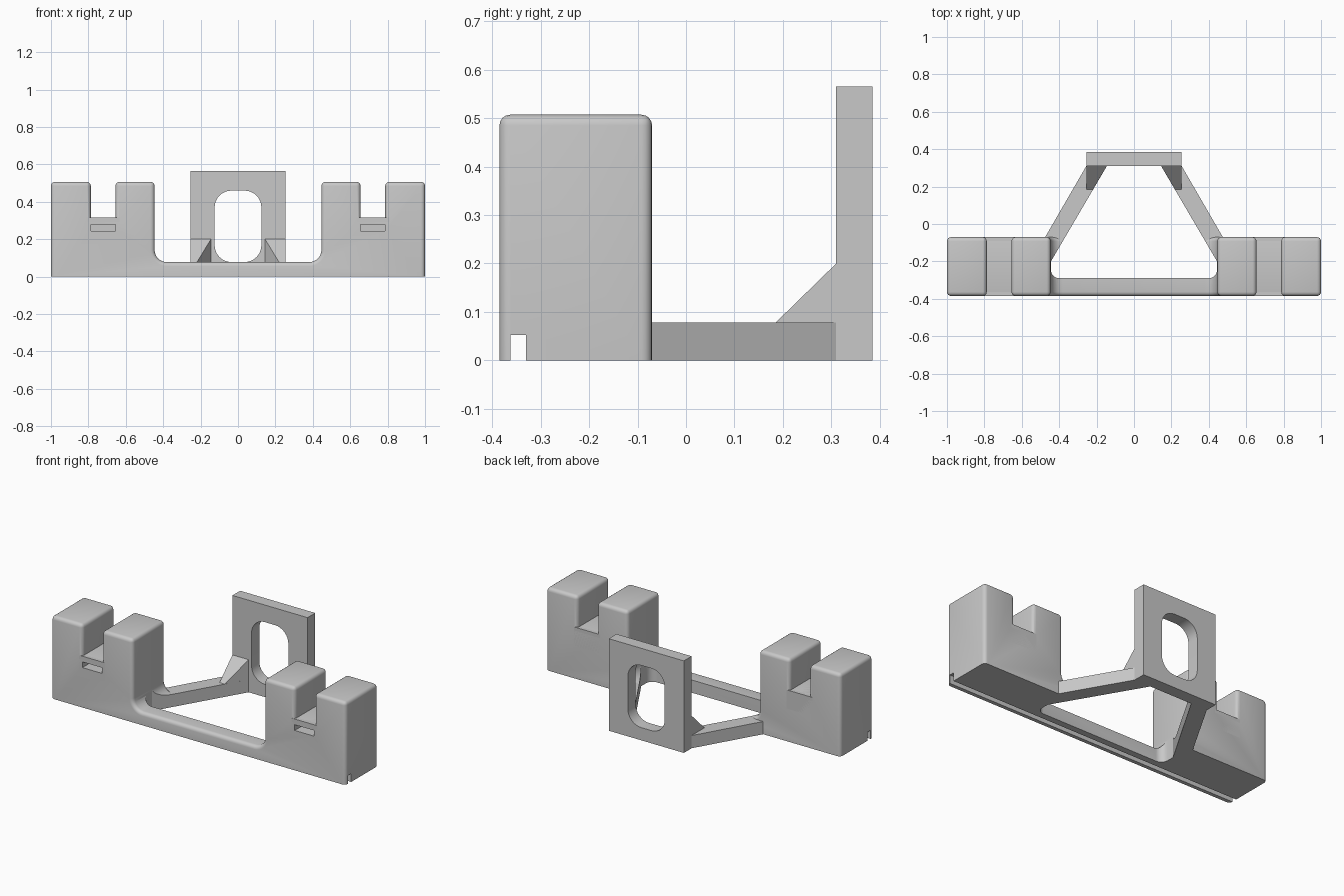
import bpy, bmesh, math
from mathutils import Vector

cube = bpy.data.objects.get("Cube")
if cube:
    bpy.data.objects.remove(cube, do_unlink=True)

grey = bpy.data.materials.new("plain grey")
grey.use_nodes = True
COLOUR = (0.58, 0.58, 0.58, 1)
grey.diffuse_color = COLOUR
for node in grey.node_tree.nodes:
    if node.type == 'BSDF_PRINCIPLED':
        node.inputs["Base Color"].default_value = COLOUR

# Main levels and positions
FRONT, BACK = -0.385, -0.07
BASE, TOP, FLOOR = 0.078, 0.507, 0.315
INNER, SLOT_A, SLOT_B = 0.446, 0.655, 0.787
PLATE_Y, ROUND = 0.31, 0.022


def rounded(corners, steps=8):
    """Turn (u, v, radius) corners into a filleted outline."""
    pts = [Vector((u, v, 0)) for u, v, _ in corners]
    out = []
    for i, p in enumerate(pts):
        r = corners[i][2]
        if r == 0:
            out.append(p)
            continue
        d1 = (pts[i - 1] - p).normalized()
        d2 = (pts[(i + 1) % len(pts)] - p).normalized()
        half = d1.angle(d2) / 2
        reach = r / math.tan(half)
        centre = p + (d1 + d2).normalized() * r / math.sin(half)
        a = (p + d1 * reach - centre).normalized()
        b = (p + d2 * reach - centre).normalized()
        out += [centre + a.slerp(b, k / steps) * r for k in range(steps + 1)]
    return out


def finish(bm, name):
    bmesh.ops.recalc_face_normals(bm, faces=bm.faces)
    mesh = bpy.data.meshes.new(name)
    bm.to_mesh(mesh)
    bm.free()
    mesh.materials.append(grey)
    ob = bpy.data.objects.new(name, mesh)
    bpy.context.collection.objects.link(ob)
    return ob


def prism(name, corners, lo, hi, upright=False, soften=None):
    """Extrude an outline along z, or along y when upright."""
    bm = bmesh.new()
    place = (lambda p, w: (p.x, w, p.y)) if upright else (lambda p, w: (p.x, p.y, w))
    pts = rounded(corners)
    a = [bm.verts.new(place(p, lo)) for p in pts]
    b = [bm.verts.new(place(p, hi)) for p in pts]
    bm.faces.new(a)
    bm.faces.new(b[::-1])
    for i in range(len(a)):
        j = (i + 1) % len(a)
        bm.faces.new((a[i], b[i], b[j], a[j]))
    bmesh.ops.recalc_face_normals(bm, faces=bm.faces)
    if soften:
        edges = [e for e in bm.edges if soften(*(v.co for v in e.verts))]
        bmesh.ops.bevel(bm, geom=edges, offset=ROUND, segments=4, profile=0.5,
                        affect='EDGES', clamp_overlap=True)
    return finish(bm, name)


def box(name, x0, x1, y0, y1, z0, z1):
    return prism(name, [(x0, y0, 0), (x1, y0, 0), (x1, y1, 0), (x0, y1, 0)], z0, z1)


def cut(ob, cutters):
    bpy.context.view_layer.objects.active = ob
    for c in cutters:
        c.hide_render = True
        mod = ob.modifiers.new("cut", 'BOOLEAN')
        mod.operation, mod.solver, mod.object = 'DIFFERENCE', 'EXACT', c
        bpy.ops.object.modifier_apply(modifier=mod.name)


def mirrored(corners):
    return corners + [(-u, v, r) for u, v, r in reversed(corners)]


# Front body: two notched towers joined by a low bar
def soft_edge(p, q):
    if max(p.z, q.z) < 0.001:
        return False
    return abs(p.y - q.y) < 0.001 or min(p.z, q.z) > TOP - 0.001


half_body = [(INNER, BASE, 0.065), (INNER, TOP, 0), (SLOT_A, TOP, 0), (SLOT_A, FLOOR, 0),
             (SLOT_B, FLOOR, 0), (SLOT_B, TOP, 0), (1, TOP, 0), (1, 0, 0)]
body = prism("front_body", mirrored(half_body), FRONT, BACK, upright=True, soften=soft_edge)

# Cutters: central opening, cable groove underneath, slits below the notches
opening = prism("opening_cutter", mirrored([(0.444, -0.29, 0.045), (0.444, -0.2, 0),
                                            (0.145, PLATE_Y, 0)]), -0.1, 0.4)
groove = box("groove_cutter", -1.1, 1.1, -0.362, -0.33, -0.1, 0.052)
slits = [box("slit_cutter", min(s * SLOT_A, s * SLOT_B), max(s * SLOT_A, s * SLOT_B),
             FRONT - 0.1, FRONT + 0.1, 0.245, 0.28) for s in (-1, 1)]
cut(body, [opening, groove] + slits)
parts = [body]

for s, side in ((1, "left"), (-1, "right")):
    # Square-edged notch floor
    a, b = sorted((s * (SLOT_A - ROUND), s * (SLOT_B + ROUND)))
    floor = box(side + "_notch_floor", a, b, FRONT, BACK, 0.2, FLOOR)
    cut(floor, slits)

    # Slanted arm to the back plate
    arm = prism(side + "_arm", [(s * 0.444, -0.2, 0), (s * 0.475, -0.2, 0), (s * 0.475, BACK, 0),
                                (s * 0.255, PLATE_Y, 0), (s * 0.145, PLATE_Y, 0)], 0, BASE)

    # Sloping gusset on the arm
    bm = bmesh.new()
    for x, y, z in ((0.255, PLATE_Y, 0.2), (0.145, PLATE_Y, 0.2), (0.255, PLATE_Y, BASE),
                    (0.145, PLATE_Y, BASE), (0.219, 0.185, BASE), (0.255, 0.185, BASE)):
        bm.verts.new((s * x, y, z))
    bmesh.ops.convex_hull(bm, input=bm.verts)
    parts += [floor, arm, finish(bm, side + "_gusset")]

# Back plate with a rounded window
plate = box("back_plate", -0.255, 0.255, PLATE_Y, 0.385, 0, 0.565)
window = prism("window_cutter", mirrored([(0.125, BASE, 0.09), (0.125, 0.46, 0.09)]),
               0.2, 0.5, upright=True)
cut(plate, [window])
parts.append(plate)

for c in [opening, groove, window] + slits:
    bpy.data.objects.remove(c, do_unlink=True)

# Smooth the rounded edges only
bpy.ops.object.select_all(action='DESELECT')
for ob in parts:
    ob.select_set(True)
bpy.context.view_layer.objects.active = body
bpy.ops.object.shade_smooth_by_angle(angle=math.radians(30))
